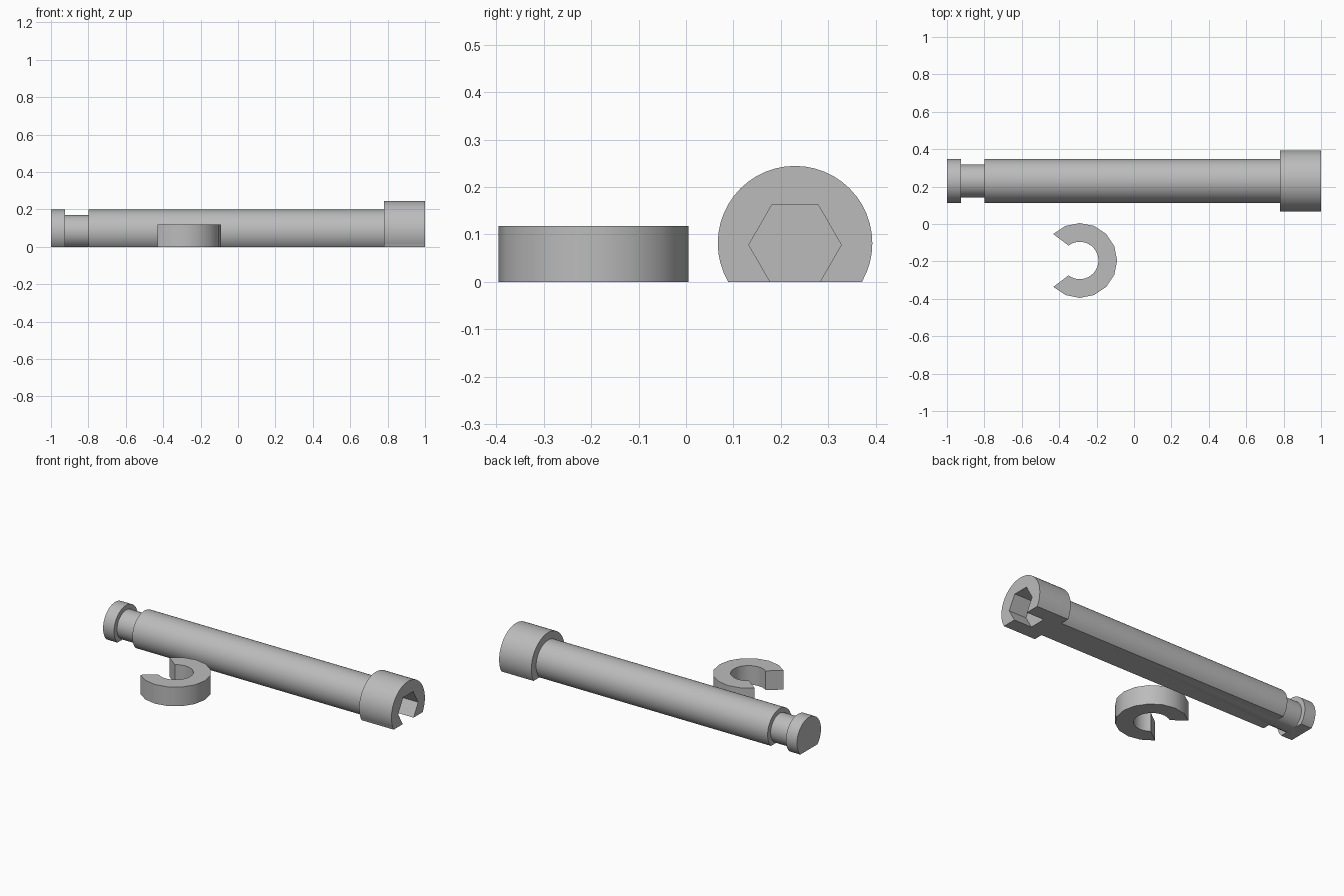
import bpy, bmesh
from math import cos, sin, radians, pi
from mathutils import Matrix

cube = bpy.data.objects.get("Cube")
if cube:
    bpy.data.objects.remove(cube, do_unlink=True)

grey = bpy.data.materials.new("light grey")
grey.use_nodes = True
grey.diffuse_color = (0.5, 0.5, 0.5, 1)
grey.node_tree.nodes["Principled BSDF"].inputs["Base Color"].default_value = (0.5, 0.5, 0.5, 1)


def finish(bm, name):
    bmesh.ops.recalc_face_normals(bm, faces=bm.faces)
    mesh = bpy.data.meshes.new(name)
    bm.to_mesh(mesh)
    bm.free()
    mesh.materials.append(grey)
    obj = bpy.data.objects.new(name, mesh)
    bpy.context.collection.objects.link(obj)
    return obj


def smooth(obj):
    bpy.ops.object.select_all(action="DESELECT")
    obj.select_set(True)
    bpy.context.view_layer.objects.active = obj
    bpy.ops.object.shade_smooth_by_angle(angle=radians(30))


AXIS_Y, AXIS_Z = 0.23, 0.0815

# Pin: a turned profile of (x, radius) along x, with a flat cut along its underside
profile = [(-1, 0.117), (-0.925, 0.117), (-0.925, 0.088), (-0.8, 0.088),
           (-0.8, 0.117), (0.78, 0.117), (0.78, 0.163), (1, 0.163)]
SIDES = 48
bm = bmesh.new()
rings = []
for x, r in profile:
    rings.append([bm.verts.new((x, AXIS_Y + r * cos(2 * pi * i / SIDES),
                                AXIS_Z + r * sin(2 * pi * i / SIDES)))
                  for i in range(SIDES)])
for a, b in zip(rings, rings[1:]):
    for i in range(SIDES):
        j = (i + 1) % SIDES
        bm.faces.new((a[i], a[j], b[j], b[i]))
bm.faces.new(rings[0])
bm.faces.new(rings[-1])
cut = bmesh.ops.bisect_plane(bm, geom=bm.verts[:] + bm.edges[:] + bm.faces[:],
                             plane_co=(0, 0, 0), plane_no=(0, 0, 1), clear_inner=True)
edges = [e for e in cut["geom_cut"] if isinstance(e, bmesh.types.BMEdge)]
bmesh.ops.contextual_create(bm, geom=edges)
pin = finish(bm, "pin")

# Hexagonal socket in the head, open through the flat underside
DEPTH = 0.12
bm = bmesh.new()
bmesh.ops.create_cone(bm, cap_ends=True, segments=6, radius1=0.0975, radius2=0.0975, depth=2 * DEPTH)
bmesh.ops.rotate(bm, verts=bm.verts, matrix=Matrix.Rotation(pi / 2, 3, "Y"))
# Bring two corners level with the axis, so a side lies flat on top
if max(v.co.y for v in bm.verts) < 0.09:
    bmesh.ops.rotate(bm, verts=bm.verts, matrix=Matrix.Rotation(pi / 6, 3, "X"))
bmesh.ops.translate(bm, verts=bm.verts, vec=(1, AXIS_Y, 0.078))
cutter = finish(bm, "socket_cutter")
cutter.hide_render = True
mod = pin.modifiers.new("socket", "BOOLEAN")
mod.operation = "DIFFERENCE"
mod.solver = "EXACT"
mod.object = cutter
bpy.context.view_layer.objects.active = pin
pin.select_set(True)
bpy.ops.object.modifier_apply(modifier=mod.name)
bpy.data.objects.remove(cutter, do_unlink=True)
smooth(pin)

# Retaining clip: an open ring with a coarse outer edge and a fine inner edge
CX, CY, HEIGHT = -0.29, -0.195, 0.118


def arc(bm, radius, end, steps, z):
    angles = [radians(-end + 2 * end * i / steps) for i in range(steps + 1)]
    return [bm.verts.new((CX + radius * cos(a), CY + radius * sin(a), z)) for a in angles]


bm = bmesh.new()
outline = arc(bm, 0.2, 135, 12, 0) + arc(bm, 0.1, 127, 24, 0)[::-1]
base = bm.faces.new(outline)
lift = bmesh.ops.extrude_face_region(bm, geom=[base], use_keep_orig=True)
top = [v for v in lift["geom"] if isinstance(v, bmesh.types.BMVert)]
bmesh.ops.translate(bm, verts=top, vec=(0, 0, HEIGHT))
clip = finish(bm, "retaining_clip")
smooth(clip)
